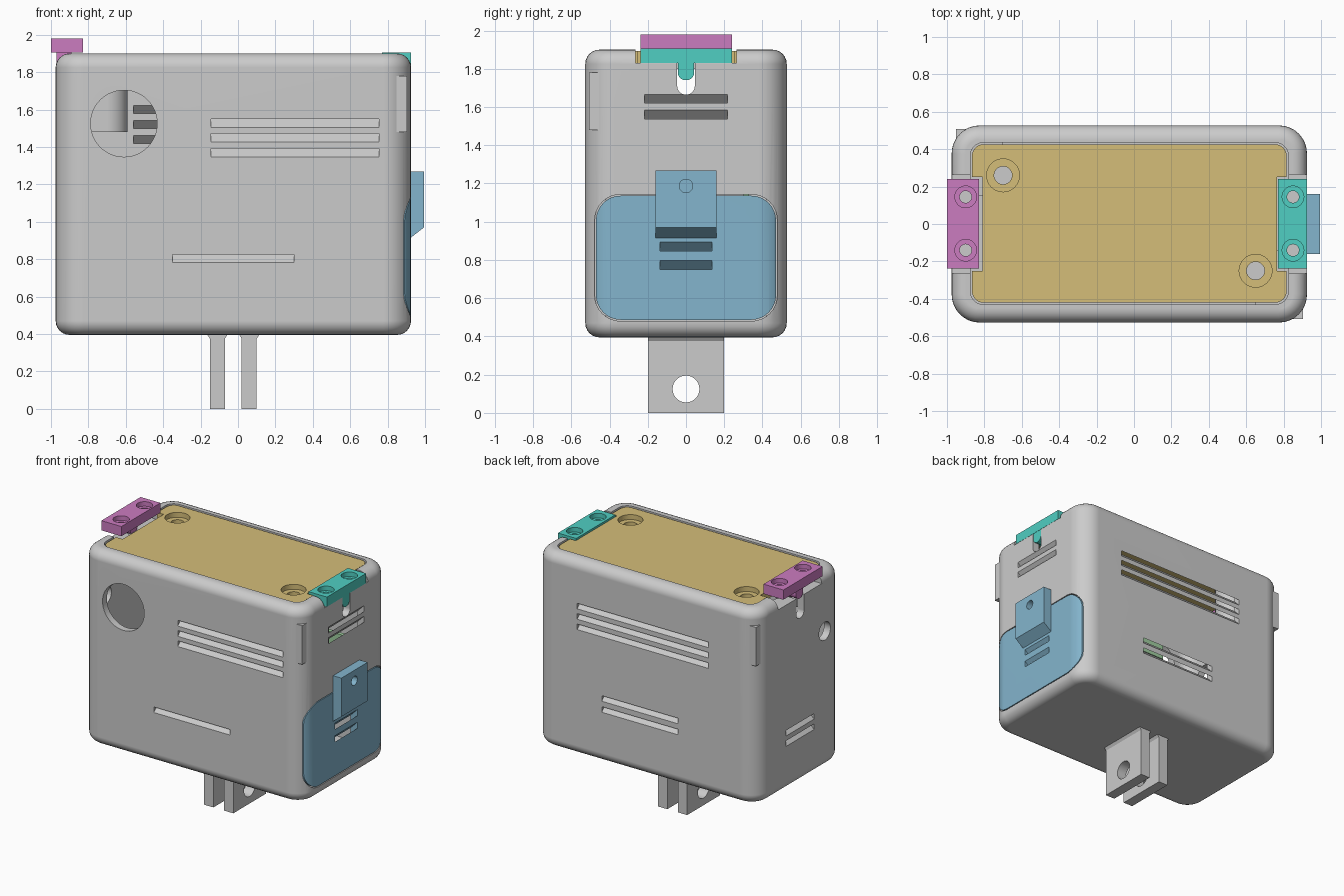
import bpy, bmesh
from math import sin, cos, pi, radians
from mathutils import Vector

if "Cube" in bpy.data.objects:
    bpy.data.objects.remove(bpy.data.objects["Cube"])


def material(name, rgb):
    m = bpy.data.materials.new(name)
    m.diffuse_color = (*rgb, 1)
    m.use_nodes = True
    m.node_tree.nodes["Principled BSDF"].inputs["Base Color"].default_value = m.diffuse_color
    return m


BLUE = material("blue", (0.23, 0.46, 0.61))
TAN = material("tan", (0.66, 0.51, 0.19))
TEAL = material("teal", (0.08, 0.62, 0.54))
PINK = material("magenta", (0.60, 0.20, 0.53))
GREEN = material("green", (0.35, 0.62, 0.35))


def prism(name, pts, axis, a, b, mat=None, bevel=0):
    """Extrude a 2D outline from a to b along an axis, optionally rounding both rims."""
    put = {"x": lambda u, v, d: (d, u, v),
           "y": lambda u, v, d: (u, d, v),
           "z": lambda u, v, d: (u, v, d)}[axis]
    bm = bmesh.new()
    lo = [bm.verts.new(put(u, v, a)) for u, v in pts]
    hi = [bm.verts.new(put(u, v, b)) for u, v in pts]
    caps = [bm.faces.new(lo), bm.faces.new(hi)]
    n = len(pts)
    for i in range(n):
        j = (i + 1) % n
        bm.faces.new((lo[i], lo[j], hi[j], hi[i]))
    bmesh.ops.recalc_face_normals(bm, faces=bm.faces[:])
    if bevel:
        rims = [e for f in caps for e in f.edges]
        bmesh.ops.bevel(bm, geom=rims, offset=bevel, segments=6,
                        profile=0.5, affect="EDGES")
    me = bpy.data.meshes.new(name)
    bm.to_mesh(me)
    bm.free()
    ob = bpy.data.objects.new(name, me)
    bpy.context.collection.objects.link(ob)
    if mat:
        me.materials.append(mat)
    return ob


def rect(u0, u1, v0, v1, r=0, n=8):
    """Rectangle outline, rounded when r > 0."""
    if not r:
        return [(u0, v0), (u1, v0), (u1, v1), (u0, v1)]
    centres = [(u1 - r, v1 - r), (u0 + r, v1 - r), (u0 + r, v0 + r), (u1 - r, v0 + r)]
    return [(c[0] + r * cos((k + i / n) * pi / 2), c[1] + r * sin((k + i / n) * pi / 2))
            for k, c in enumerate(centres) for i in range(n + 1)]


def circle(u, v, r, n=32):
    return [(u + r * cos(2 * pi * i / n), v + r * sin(2 * pi * i / n)) for i in range(n)]


def box(name, x0, x1, y0, y1, z0, z1, mat=None):
    return prism(name, rect(x0, x1, y0, y1), "z", z0, z1, mat)


def boolean(ob, tools, op="DIFFERENCE"):
    bpy.context.view_layer.objects.active = ob
    for t in tools:
        t.hide_render = True
        m = ob.modifiers.new("bool", "BOOLEAN")
        m.operation, m.solver, m.object = op, "EXACT", t
        bpy.ops.object.modifier_apply(modifier=m.name)
        bpy.data.objects.remove(t)


def louvre(axis, wall, c0, c1, z0, z1, rise):
    """Slanted vent cutter; rise is the z gained per unit of depth inward."""
    s = 1 if wall > 0 else -1
    o, i = 0.03, -0.10
    prof = [(wall + s * o, z0 - rise * o), (wall + s * o, z1 - rise * o),
            (wall + s * i, z1 - rise * i), (wall + s * i, z0 - rise * i)]
    return prism("cutter", prof, "y" if axis == "x" else "x", c0, c1)


# body shell
X0, X1, Y, Z0, Z1 = -0.975, 0.925, 0.527, 0.395, 1.90
OUTER = rect(X0, X1, -Y, Y, 0.15)
body = prism("body", OUTER, "z", Z0, Z1, bevel=0.075)
cuts = [prism("cutter", rect(X0 + .055, X1 - .055, -Y + .052, Y - .052, 0.10), "z", Z0 + .055, 1.80),
        prism("cutter", rect(-0.875, 0.825, -0.43, 0.435, 0.07), "z", 1.75, 2.0)]
# clip notches and keyhole slots at both ends
for a, b, w0, w1 in ((0.78, 1.0, 0.85, 1.0), (-1.05, -0.80, -1.05, -0.90)):
    cuts.append(box("cutter", a, b, -0.265, 0.265, 1.83, 2.0))
    cuts.append(prism("cutter", rect(-0.046, 0.046, 1.665, 1.95, 0.044), "x", w0, w1))
# front window, cable hole in the left end, door opening
cuts += [prism("cutter", circle(-0.61, 1.525, 0.178, 48), "y", -0.7, -0.42),
         prism("cutter", circle(-0.30, 1.45, 0.07), "x", -1.1, -0.88),
         prism("cutter", rect(-0.478, 0.478, 0.48, 1.143, 0.137), "x", 0.86, 1.0)]
# vents: front, back, left, right
for k in range(3):
    z = 1.505 - 0.079 * k
    cuts.append(louvre("y", -Y, -0.145, 0.755, z, z + 0.045, 1))
    z = 1.53 - 0.08 * k
    cuts.append(prism("cutter", [(0.43, z + .094), (0.43, z + .137), (0.56, z + .007), (0.56, z - .036)],
                      "x", -0.56, 0.56))
cuts.append(louvre("y", -Y, -0.35, 0.30, 0.783, 0.826, 1))
for z in (0.785, 0.87):
    cuts.append(louvre("y", Y, -0.30, 0.35, z, z + 0.043, 1))
for z in (0.74, 0.82):
    cuts.append(louvre("x", X0, -0.17, 0.17, z, z + 0.043, 1))
for z in (1.538, 1.62):
    cuts.append(louvre("x", X1, -0.217, 0.217, z, z + 0.045, -1))
boolean(body, cuts)

# small corner ribs
box("corner_rib_front", 0.845, 0.903, -0.507, -0.45, 1.48, 1.78)
box("corner_rib_back", -0.953, -0.895, 0.45, 0.507, 1.48, 1.78)

# lid with counterbored screw holes and end notches
SCREWS = ((-0.70, 0.26), (0.65, -0.25))
lid = prism("lid", rect(-0.866, 0.816, -0.421, 0.426, 0.062), "z", 1.83, 1.893, TAN)
cuts = [box("cutter", 0.765, 1, -0.25, 0.25, 1.7, 2), box("cutter", -1, -0.81, -0.25, 0.25, 1.7, 2)]
for x, y in SCREWS:
    cuts += [prism("cutter", circle(x, y, 0.088), "z", 1.855, 2),
             prism("cutter", circle(x, y, 0.048), "z", 1.7, 2)]
boolean(lid, cuts)

# lid screw posts, webbed to the nearest end wall
for (x, y), end in zip(SCREWS, (-0.925, 0.875)):
    side = 1 if y > 0 else -1
    post = prism("lid_post", circle(x, y, 0.11), "z", 1.48, 1.83)
    web = box("web", min(x, end), max(x, end), min(y - .11 * side, .48 * side),
              max(y - .11 * side, .48 * side), 1.48, 1.80)
    boolean(post, [web], "UNION")
    boolean(post, [prism("cutter", circle(x, y, 0.048), "z", 1.55, 2)])


# end clips with a tongue that drops into the wall slot
def clip(name, x0, x1, z, hole_x, leg0, leg1, mat):
    ob = box(name, x0, x1, -0.238, 0.24, z, z + 0.075, mat)
    tongue = prism("tongue", rect(-0.043, 0.043, z - 0.09, z + 0.06, 0.042), "x", leg0, leg1)
    boolean(ob, [tongue], "UNION")
    tools = []
    for y in (-0.14, 0.145):
        tools += [prism("cutter", circle(hole_x, y, 0.058), "z", z + 0.04, z + 0.2),
                  prism("cutter", circle(hole_x, y, 0.032), "z", z - 0.05, z + 0.2)]
    boolean(ob, tools)


clip("right_clip", 0.77, 0.926, 1.83, 0.85, 0.87, 0.924, TEAL)
clip("left_clip", -1.0, -0.83, 1.905, -0.90, -0.97, -0.89, PINK)
for x in (0.85, -0.90):
    for y in (-0.14, 0.145):
        prism("clip_post", circle(x, y, 0.05, 24), "z", 1.69, 1.829)

# door, trimmed to follow the rounded body
door = prism("door", rect(-0.471, 0.471, 0.487, 1.136, 0.13), "x", 0.865, 0.95, BLUE)
boolean(door, [prism("trim", OUTER, "z", Z0, Z1, bevel=0.075)], "INTERSECT")
boolean(door, [louvre("x", X1, -0.135, 0.135, z, z + 0.047, -1) for z in (0.749, 0.846)])
tab = prism("door_tab", [(0.92, 0.912), (0.995, 0.97), (0.995, 1.268), (0.92, 1.268)],
            "y", -0.16, 0.16, BLUE)
boolean(tab, [prism("cutter", circle(0, 1.187, 0.035), "x", 0.927, 1.1)])

# mounting lugs under the body, with a small flare at the root
for x in (-0.11, 0.06):
    prof = [(x - .04, 0), (x + .04, 0), (x + .04, .375), (x + .055, .397), (x + .055, .42),
            (x - .055, .42), (x - .055, .397), (x - .04, .375)]
    lug = prism("mount_lug", prof, "y", -0.2, 0.2)
    boolean(lug, [prism("cutter", circle(0, 0.125, 0.07), "x", -1, 1)])

# inner board glimpsed through the end vents
box("inner_board", 0.0, 0.75, 0.30, 0.33, 0.95, 1.34, GREEN)

# smooth shading with crisp edges
for ob in list(bpy.context.collection.objects):
    bpy.ops.object.select_all(action="DESELECT")
    ob.select_set(True)
    bpy.context.view_layer.objects.active = ob
    bpy.ops.object.shade_smooth_by_angle(angle=radians(30))
    ob.modifiers.new("weighted", "WEIGHTED_NORMAL").keep_sharp = True
